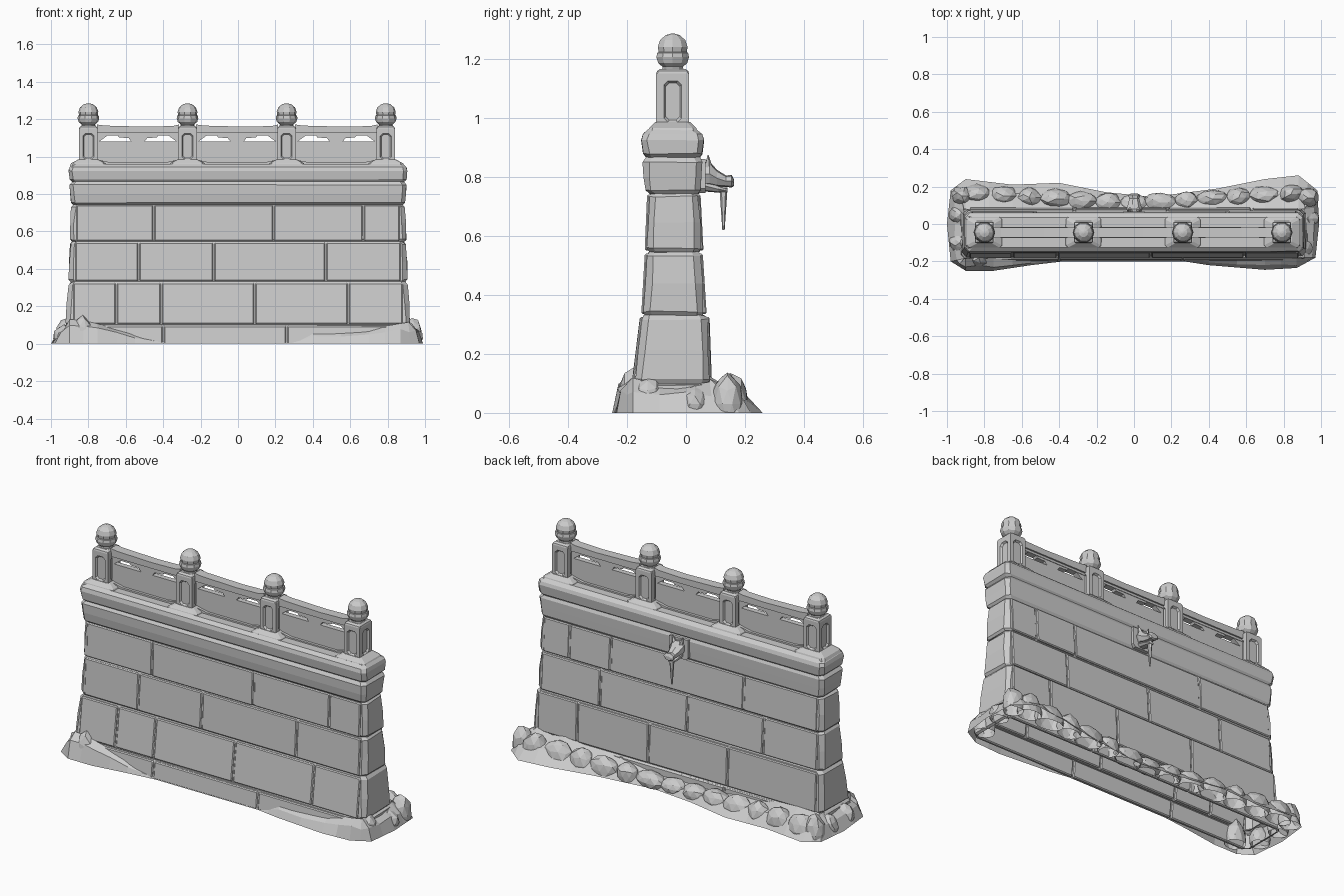
import bpy, bmesh, math, random
from mathutils import Vector, Matrix

random.seed(4)
cube = bpy.data.objects.get("Cube")
if cube:
    bpy.data.objects.remove(cube)

stone = bpy.data.materials.new("grey stone")
stone.use_nodes = True
stone.diffuse_color = (0.6, 0.6, 0.6, 1)
stone.node_tree.nodes["Principled BSDF"].inputs["Base Color"].default_value = (0.6, 0.6, 0.6, 1)

MID_Y = -0.045
POSTS = [-0.8, -0.27, 0.26, 0.79]


def finish(name, bm, fix=True):
    bmesh.ops.remove_doubles(bm, verts=bm.verts, dist=0.0004)
    if fix:
        bmesh.ops.recalc_face_normals(bm, faces=bm.faces)
    mesh = bpy.data.meshes.new(name)
    bm.to_mesh(mesh)
    bm.free()
    obj = bpy.data.objects.new(name, mesh)
    obj.data.materials.append(stone)
    bpy.context.collection.objects.link(obj)
    return obj


def loft(bm, loops, cap_start=False, cap_end=False):
    rings = [[bm.verts.new(p) for p in loop] for loop in loops]
    n = len(rings[0])
    for a, b in zip(rings, rings[1:]):
        for i in range(n):
            j = (i + 1) % n
            bm.faces.new((a[i], a[j], b[j], b[i]))
    if cap_start:
        bm.faces.new(rings[0][::-1])
    if cap_end:
        bm.faces.new(rings[-1])


def rect(hx, y0, y1, z, c=0.0, x=0.0, wear=0.0):
    """Rectangle with chamfered corners, optionally worn."""
    pts = [(-hx + c, y0), (hx - c, y0), (hx, y0 + c), (hx, y1 - c),
           (hx - c, y1), (-hx + c, y1), (-hx, y1 - c), (-hx, y0 + c)]
    w = lambda: random.uniform(-wear, wear)
    return [(x + px + w(), py + w(), z + w()) for px, py in pts]


def prism(bm, outline, y0, y1):
    """Extrude an x-z outline in depth."""
    loft(bm, [[(x, y, z) for x, z in outline] for y in (y0, y1)], True, True)


def lerp(a, b, t):
    return a + (b - a) * t


# Stone courses: z range, then bottom and top half width, front and back
courses = [
    (0.0, 0.1, (0.925, -0.2, 0.09), (0.925, -0.19, 0.088)),
    (0.1, 0.33, (0.92, -0.182, 0.086), (0.905, -0.155, 0.078)),
    (0.33, 0.545, (0.905, -0.15, 0.068), (0.895, -0.138, 0.055)),
    (0.545, 0.745, (0.9, -0.138, 0.058), (0.89, -0.13, 0.048)),
]
bm = bmesh.new()
loops = []
for z0, z1, low, high in courses:
    for t, inset in ((0, 0.012), (0.06, 0), (0.5, -0.003), (0.94, 0), (1, 0.012)):
        hx, yf, yb = (lerp(a, b, t) for a, b in zip(low, high))
        loops.append(rect(hx - inset, yf + 0.007 + inset * 0.4, yb - 0.007 - inset * 0.4,
                          lerp(z0, z1, t), 0.022, 0, 0.003 if z0 + t else 0))
loft(bm, loops)
finish("wall_core", bm)

# Facing blocks on the front and back
front_joints = [[-0.4, 0.26], [-0.65, -0.41, 0.09, 0.59], [-0.53, -0.13, 0.47], [-0.45, 0.19, 0.67]]
back_joints = [[-0.3, 0.35], [-0.32, 0.18, 0.63], [-0.53, -0.05, 0.5], [-0.4, 0.44, 0.7]]
for name, side, joints in (("front_blocks", 1, front_joints), ("back_blocks", 2, back_joints)):
    bm = bmesh.new()
    sign = -1 if side == 1 else 1
    for (z0, z1, low, high), cuts in zip(courses, joints):
        end = high[0] - 0.022
        edges = [-end] + cuts + [end]
        for xa, xb in zip(edges, edges[1:]):
            part = bmesh.new()
            out = random.uniform(-0.002, 0.002)
            ring = []
            for depth in (0.02, 0):
                y0, y1 = (v[side] + sign * (out - depth) for v in (low, high))
                a, b = xa + 0.004, xb - 0.004
                za, zb = z0 + 0.005 * (z0 > 0), z1 - 0.005
                ring.append([(a, y0, za), (b, y0, za), (b, y1, zb), (a, y1, zb)])
            loft(part, ring, True, True)
            bmesh.ops.recalc_face_normals(part, faces=part.faces)
            bmesh.ops.bevel(part, geom=part.edges[:], offset=0.005, segments=1, affect='EDGES')
            temp = bpy.data.meshes.new("block")
            part.to_mesh(temp)
            part.free()
            bm.from_mesh(temp)
            bpy.data.meshes.remove(temp)
    finish(name, bm)

# Moulding and coping along the top of the wall
bm = bmesh.new()
loft(bm, [rect(hx, yf, yb, z, 0.02, 0, 0.002) for z, hx, yf, yb in (
    (0.742, 0.88, -0.122, 0.042), (0.755, 0.892, -0.138, 0.05), (0.8, 0.896, -0.143, 0.052),
    (0.85, 0.9, -0.146, 0.055), (0.868, 0.886, -0.135, 0.046))])
finish("moulding", bm)
bm = bmesh.new()
loft(bm, [rect(hx, yf, yb, z, 0.02, 0, 0.002) for z, hx, yf, yb in (
    (0.866, 0.886, -0.135, 0.046), (0.878, 0.9, -0.144, 0.056), (0.925, 0.906, -0.152, 0.062),
    (0.945, 0.9, -0.146, 0.056), (0.96, 0.885, -0.125, 0.035))], False, True)
finish("coping", bm)


# Balustrade posts with sunken long octagon panels
def add_post(x):
    bm = bmesh.new()
    hx, hy, z0, z1 = 0.05, 0.056, 0.955, 1.15
    for k in range(4):
        half, out = (hx, hy) if k % 2 == 0 else (hy, hx)

        def loop(w, a, b, c, depth):
            pts = [(-w + c, a), (w - c, a), (w, a + c), (w, b - c),
                   (w - c, b), (-w + c, b), (-w, b - c), (-w, a + c)]
            return [Vector((p, -out + depth, q)) for p, q in pts]
        turn = Matrix.Translation((x, MID_Y, 0)) @ Matrix.Rotation(k * math.pi / 2, 4, 'Z')
        shapes = [loop(half, z0, z1, 0, 0), loop(0.03, 0.985, 1.125, 0.014, 0),
                  loop(0.024, 0.992, 1.118, 0.012, 0.01)]
        loft(bm, [[turn @ p for p in s] for s in shapes], False, True)
    top = [rect(hx - i, MID_Y - hy + i, MID_Y + hy - i, z, 0.004, x)
           for z, i in ((z1 - 0.002, 0), (z1 + 0.008, 0.003), (z1 + 0.016, 0.014))]
    loft(bm, top, True, True)
    finish("post", bm)

    # Flared foot
    bm = bmesh.new()
    loft(bm, [rect(w, MID_Y - d, MID_Y + d, z, 0.012, x) for z, w, d in (
        (0.95, 0.1, 0.085), (0.965, 0.092, 0.08), (0.985, 0.054, 0.06))], False, True)
    finish("post_foot", bm)

    # Bud finial
    bm = bmesh.new()
    profile = [(0.04, 1.158), (0.036, 1.172), (0.052, 1.186), (0.058, 1.205), (0.055, 1.22),
               (0.05, 1.222), (0.053, 1.24), (0.045, 1.263), (0.025, 1.28), (0.006, 1.285)]
    n = 10
    loft(bm, [[(x + r * math.cos(2 * math.pi * i / n), MID_Y + r * math.sin(2 * math.pi * i / n), z)
               for i in range(n)] for r, z in profile], True, True)
    finish("finial", bm)


for x in POSTS:
    add_post(x)

# Balustrade bays: panel, rails, corner webs and cloud bracket
for xa, xb in zip(POSTS, POSTS[1:]):
    mid, w = (xa + xb) / 2, (xb - xa) / 2 - 0.045
    shape = lambda pts: [(mid + px, pz) for px, pz in pts]
    bm = bmesh.new()
    prism(bm, shape([(-w, 0.95), (w, 0.95), (w, 1.082), (-w, 1.082)]), MID_Y - 0.015, MID_Y + 0.015)
    finish("bay_panel", bm)
    bm = bmesh.new()
    prism(bm, shape([(-w, 1.126), (w, 1.126), (w, 1.172), (w * 0.85, 1.164), (0.05, 1.16),
                     (-w * 0.8, 1.166), (-w, 1.172)]), MID_Y - 0.027, MID_Y + 0.027)
    finish("top_rail", bm)
    bm = bmesh.new()
    prism(bm, shape([(-w, 1.113), (w, 1.113), (w, 1.128), (-w, 1.128)]), MID_Y - 0.018, MID_Y + 0.018)
    for s in (-1, 1):
        prism(bm, shape([(s * w, 1.08), (s * (w - 0.012), 1.08), (s * (w - 0.06), 1.115), (s * w, 1.115)]),
              MID_Y - 0.015, MID_Y + 0.015)
    prism(bm, shape([(-0.11, 1.115), (-0.1, 1.102), (-0.05, 1.1), (-0.035, 1.08), (0.035, 1.08),
                     (0.05, 1.1), (0.1, 1.102), (0.11, 1.115)]), MID_Y - 0.015, MID_Y + 0.015)
    finish("cloud_bracket", bm)
    bm = bmesh.new()
    prism(bm, shape([(-w, 0.95), (w, 0.95), (w, 0.985), (w - 0.08, 0.968), (0.08 - w, 0.968), (-w, 0.985)]),
          MID_Y - 0.03, MID_Y + 0.03)
    finish("bottom_rail", bm)

# Beast-head spout on the back: plate, head, ears and hanging drip
bm = bmesh.new()
prism(bm, [(-0.06, 0.76), (-0.045, 0.745), (0.045, 0.745), (0.06, 0.76), (0.06, 0.86), (-0.06, 0.86)], 0.04, 0.066)
finish("spout_plate", bm)


def tube(bm, sections, n=7):
    """Loft of ellipses: y, z, half width, half height."""
    loft(bm, [[(a * math.cos(2 * math.pi * i / n), y, z + b * math.sin(2 * math.pi * i / n))
               for i in range(n)] for y, z, a, b in sections], True, True)


bm = bmesh.new()
tube(bm, [(0.05, 0.81, 0.035, 0.04), (0.08, 0.81, 0.045, 0.042), (0.105, 0.795, 0.036, 0.03),
          (0.135, 0.785, 0.028, 0.02), (0.155, 0.785, 0.034, 0.022), (0.162, 0.78, 0.02, 0.012)])
tube(bm, [(0.06, 0.77, 0.03, 0.02), (0.11, 0.758, 0.026, 0.012), (0.14, 0.752, 0.016, 0.006)])
finish("beast_head", bm)
bm = bmesh.new()
for s in (-1, 1):
    bmesh.ops.create_cone(bm, segments=5, radius1=0.02, radius2=0.002, depth=0.06, cap_ends=True,
                          matrix=Matrix.Translation((s * 0.024, 0.075, 0.845)) @ Matrix.Rotation(s * 0.35, 4, 'Y'))
finish("beast_ears", bm)
bm = bmesh.new()
bmesh.ops.create_cone(bm, segments=6, radius1=0.004, radius2=0.014, depth=0.145, cap_ends=True,
                      matrix=Matrix.Translation((0, 0.127, 0.692)))
finish("drip", bm)

# Rubble skirt around the foot: ground outline with the height against the wall
outline = [(-.98, -.2, .08), (-.9, -.25, .14), (-.75, -.25, .12), (-.55, -.22, .05), (-.38, -.2, .01),
           (.27, -.2, .01), (.4, -.22, .06), (.7, -.245, .07), (.87, -.235, .11), (.97, -.18, .12),
           (.99, 0, .1), (.98, .18, .11), (.88, .26, .12), (.7, .24, .11), (.45, .19, .09),
           (.1, .145, .06), (-.15, .17, .06), (-.4, .22, .08), (-.65, .21, .1), (-.9, .24, .12),
           (-.98, .18, .11), (-1, 0, .1)]
ground, slope, crest = [], [], []
for p, q in zip(outline, outline[1:] + outline[:1]):
    for t in (0, 0.5):
        x, y, h = (lerp(a, b, t) for a, b in zip(p, q))
        ix, iy = max(-0.91, min(0.91, x)), max(-0.185, min(0.08, y))
        k = random.uniform(0.25, 0.5)
        ground.append((x, y, 0))
        slope.append((lerp(x, ix, k), lerp(y, iy, k), h * random.uniform(0.5, 0.75)))
        crest.append((ix, iy, h * random.uniform(0.85, 1.1)))
bm = bmesh.new()
loft(bm, [ground, slope, crest])
finish("rubble_skirt", bm, False)

# Loose boulders, heaped at the ends and along the back
bm = bmesh.new()
spots = [(-0.83, -0.18, 0.15), (-0.93, -0.1, 0.1), (0.9, -0.13, 0.13), (0.93, 0.03, 0.09), (-0.93, 0.05, 0.1),
         (0.93, 0.14, 0.14), (-0.92, 0.15, 0.14)]
for i in range(13):
    x = -0.84 + 0.14 * i
    heap = abs(x) / 0.84
    spots.append((x, 0.105 + 0.055 * heap, 0.075 + 0.06 * heap * random.uniform(0.7, 1)))
for x, y, h in spots:
    part = bmesh.new()
    bmesh.ops.create_icosphere(part, subdivisions=2, radius=1)
    width = random.uniform(0.065, 0.095) if y > 0.09 and abs(x) < 0.9 else 0.06
    for v in part.verts:
        v.co *= random.uniform(0.9, 1.05)
        v.co = Vector((x + v.co.x * width, y + v.co.y * 0.055, 0.03 + v.co.z * (h - 0.03)))
    bmesh.ops.bisect_plane(part, geom=part.verts[:] + part.edges[:] + part.faces[:],
                           plane_co=(0, 0, 0), plane_no=(0, 0, 1), clear_inner=True)
    temp = bpy.data.meshes.new("boulder")
    part.to_mesh(temp)
    part.free()
    bm.from_mesh(temp)
    bpy.data.meshes.remove(temp)
finish("boulders", bm)
